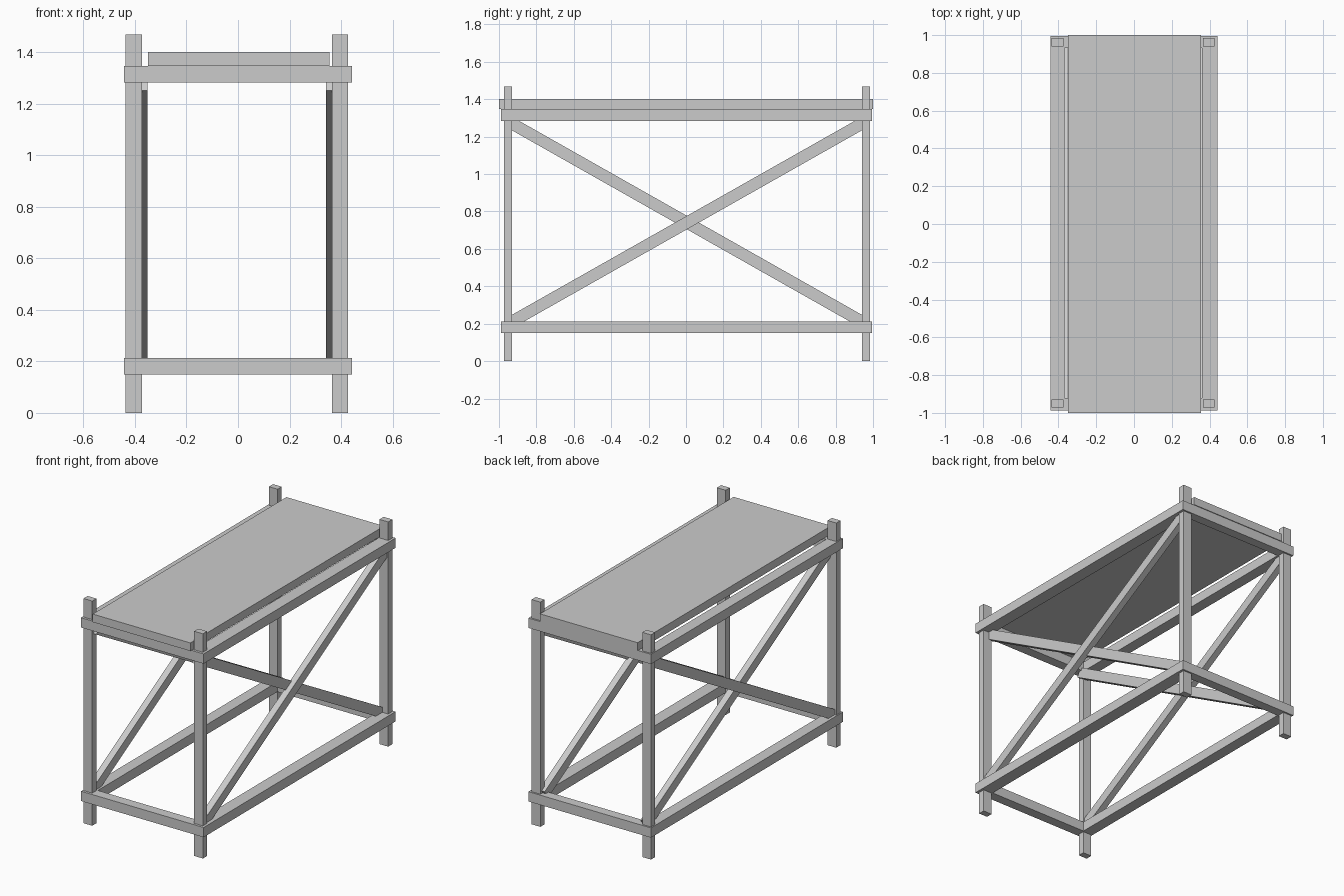
import bpy
from math import atan2, hypot

if "Cube" in bpy.data.objects:
    bpy.data.objects.remove(bpy.data.objects["Cube"])


def box(name, x, y, z):
    """Box from (min, max) ranges on each axis."""
    bpy.ops.mesh.primitive_cube_add(size=1, location=[sum(r) / 2 for r in (x, y, z)])
    ob = bpy.context.object
    ob.name = name
    ob.scale = [r[1] - r[0] for r in (x, y, z)]
    bpy.ops.object.transform_apply(location=False, rotation=False, scale=True)
    return ob


def brace(name, x, start, end, height=0.063):
    """Diagonal plank between two (y, z) points, spanning the x range."""
    dy, dz = end[0] - start[0], end[1] - start[1]
    half = hypot(dy, dz) / 2
    ob = box(name, x, (-half, half), (-height / 2, height / 2))
    ob.location.y = (start[0] + end[0]) / 2
    ob.location.z = (start[1] + end[1]) / 2
    ob.rotation_euler.x = atan2(dz, dy)
    return ob


# Depth ranges and height ranges shared by the frame parts
post_y = {"front": (-0.972, -0.929), "back": (0.941, 0.984)}
end_y = {"front": (-0.988, -0.922), "back": (0.932, 0.995)}
rail_z = {"lower": (0.149, 0.213), "upper": (1.283, 1.347)}

# Per side: post, long rail, outer brace and inner brace x ranges
sides = {
    "left": ((-0.436, -0.373), (-0.443, -0.368), (-0.425, -0.382), (-0.394, -0.351)),
    "right": ((0.364, 0.427), (0.359, 0.443), (0.375, 0.418), (0.342, 0.385)),
}

for side, (post_x, rail_x, outer_x, inner_x) in sides.items():
    # Corner posts
    for end, y in post_y.items():
        box(f"{end}_{side}_post", post_x, y, (0, 1.468))
    # Long side rails
    for level, z in rail_z.items():
        box(f"{level}_{side}_rail", rail_x, (-0.988, 0.995), z)
    # Crossed diagonal braces
    brace(f"{side}_outer_brace", outer_x, (-0.945, 0.203), (0.955, 1.278))
    brace(f"{side}_inner_brace", inner_x, (-0.945, 1.278), (0.955, 0.203))

# Short end rails
for end, y in end_y.items():
    for level, z in rail_z.items():
        box(f"{level}_{end}_rail", (-0.443, 0.443), y, z)

# Table top
box("table_top", (-0.35, 0.356), (-1, 1), (1.347, 1.4))
